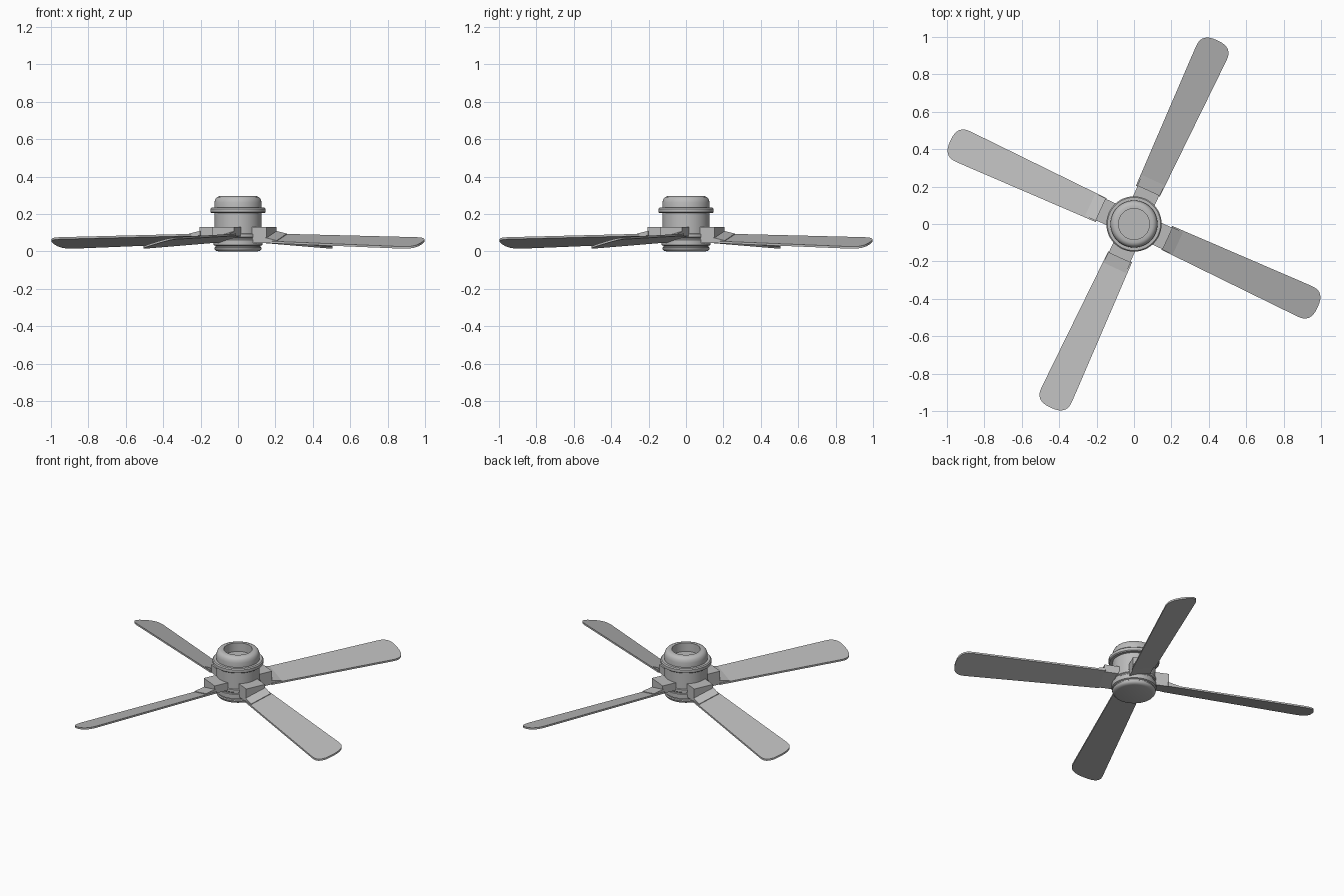
import bpy, bmesh, math
from mathutils import Matrix

if "Cube" in bpy.data.objects:
    bpy.data.objects.remove(bpy.data.objects["Cube"], do_unlink=True)

GREY = (0.5, 0.5, 0.5, 1)
mat = bpy.data.materials.new("plain grey")
mat.use_nodes = True
mat.diffuse_color = GREY
mat.node_tree.nodes["Principled BSDF"].inputs["Base Color"].default_value = GREY

FIRST_ANGLE = math.radians(65.3)
PITCH = 0.28      # rise across a blade
OFFSET = 0.006    # sideways shift of a blade


def finish(name, bm, angle=None):
    bmesh.ops.recalc_face_normals(bm, faces=bm.faces)
    mesh = bpy.data.meshes.new(name)
    bm.to_mesh(mesh)
    bm.free()
    mesh.materials.append(mat)
    ob = bpy.data.objects.new(name, mesh)
    bpy.context.collection.objects.link(ob)
    if angle:
        bpy.ops.object.select_all(action='DESELECT')
        ob.select_set(True)
        bpy.context.view_layer.objects.active = ob
        bpy.ops.object.shade_smooth_by_angle(angle=math.radians(angle))
    return ob


def lathe(name, profile, steps=48):
    bm = bmesh.new()
    verts = [bm.verts.new((r, 0, z)) for r, z in profile]
    edges = [bm.edges.new(pair) for pair in zip(verts, verts[1:])]
    bmesh.ops.spin(bm, geom=verts + edges, cent=(0, 0, 0), axis=(0, 0, 1),
                   angle=math.tau, steps=steps)
    bmesh.ops.remove_doubles(bm, verts=bm.verts, dist=1e-5)
    return finish(name, bm, 35)


def sheet_z(u, v):
    """Height of the pitched, slightly drooping blade plane."""
    return 0.07 - 0.03 * (u - 0.2) + PITCH * (v - OFFSET)


def loft(name, bottom, top, angle):
    """Solid between two matching loops, turned about the hub axis."""
    bm = bmesh.new()
    low = [bm.verts.new(p) for p in bottom]
    high = [bm.verts.new(p) for p in top]
    bm.faces.new(low)
    bm.faces.new(high)
    n = len(low)
    for i in range(n):
        j = (i + 1) % n
        bm.faces.new((low[i], low[j], high[j], high[i]))
    bm.transform(Matrix.Rotation(angle, 4, 'Z'))
    return finish(name, bm, 30)


def plate(name, outline, low, high, angle):
    return loft(name, [(u, v, sheet_z(u, v) + low) for u, v in outline],
                [(u, v, sheet_z(u, v) + high) for u, v in outline], angle)


# Hub housing: lower grooved bands, motor body, flange, cap with open top
lathe("lower_housing", [
    (0, 0), (0.105, 0), (0.118, 0.004), (0.125, 0.012), (0.127, 0.02),
    (0.121, 0.024), (0.121, 0.03), (0.13, 0.034), (0.13, 0.062),
    (0.126, 0.066), (0.126, 0.072), (0.13, 0.076), (0.13, 0.092),
    (0.122, 0.097), (0, 0.097)])
lathe("motor_body", [(0, 0.095), (0.125, 0.095), (0.125, 0.207), (0, 0.207)])
lathe("flange", [(0, 0.205), (0.142, 0.205), (0.148, 0.21), (0.148, 0.228),
                 (0.142, 0.234), (0, 0.234)])
lathe("mounting_cap", [
    (0, 0.232), (0.126, 0.232), (0.126, 0.262), (0.122, 0.278),
    (0.113, 0.29), (0.1, 0.295), (0.083, 0.295), (0.083, 0.24), (0, 0.24)])

# Blade outline with a blunt rounded tip
blade = [(0.19, OFFSET - 0.07)]
for k in range(17):
    t = math.pi * (k / 16 - 0.5)
    s, c = math.sin(t), max(math.cos(t), 0)
    blade.append((1.0 + 0.078 * c ** 0.75,
                  OFFSET + 0.09 * math.copysign(abs(s) ** 0.75, s)))
blade.append((0.19, OFFSET + 0.07))


def rect(u0, u1, half):
    mid = 0.004
    return [(u0, mid - half), (u1, mid - half), (u1, mid + half), (u0, mid + half)]


# Four blades, each with a bracket block and a clamp wedge
for i in range(4):
    a = FIRST_ANGLE + i * math.pi / 2
    plate(f"blade_{i + 1}", blade, -0.006, 0.005, a)
    block = rect(0.105, 0.196, 0.063)
    loft(f"bracket_{i + 1}", [(u, v, sheet_z(0.196, v) - 0.006) for u, v in block],
         [(u, v, 0.13) for u, v in block], a)
    clamp = rect(0.19, 0.256, 0.066)
    loft(f"clamp_{i + 1}", [(u, v, sheet_z(u, v) - 0.004) for u, v in clamp],
         [(u, v, sheet_z(u, v) + (0.022 if u < 0.2 else 0.009)) for u, v in clamp], a)
